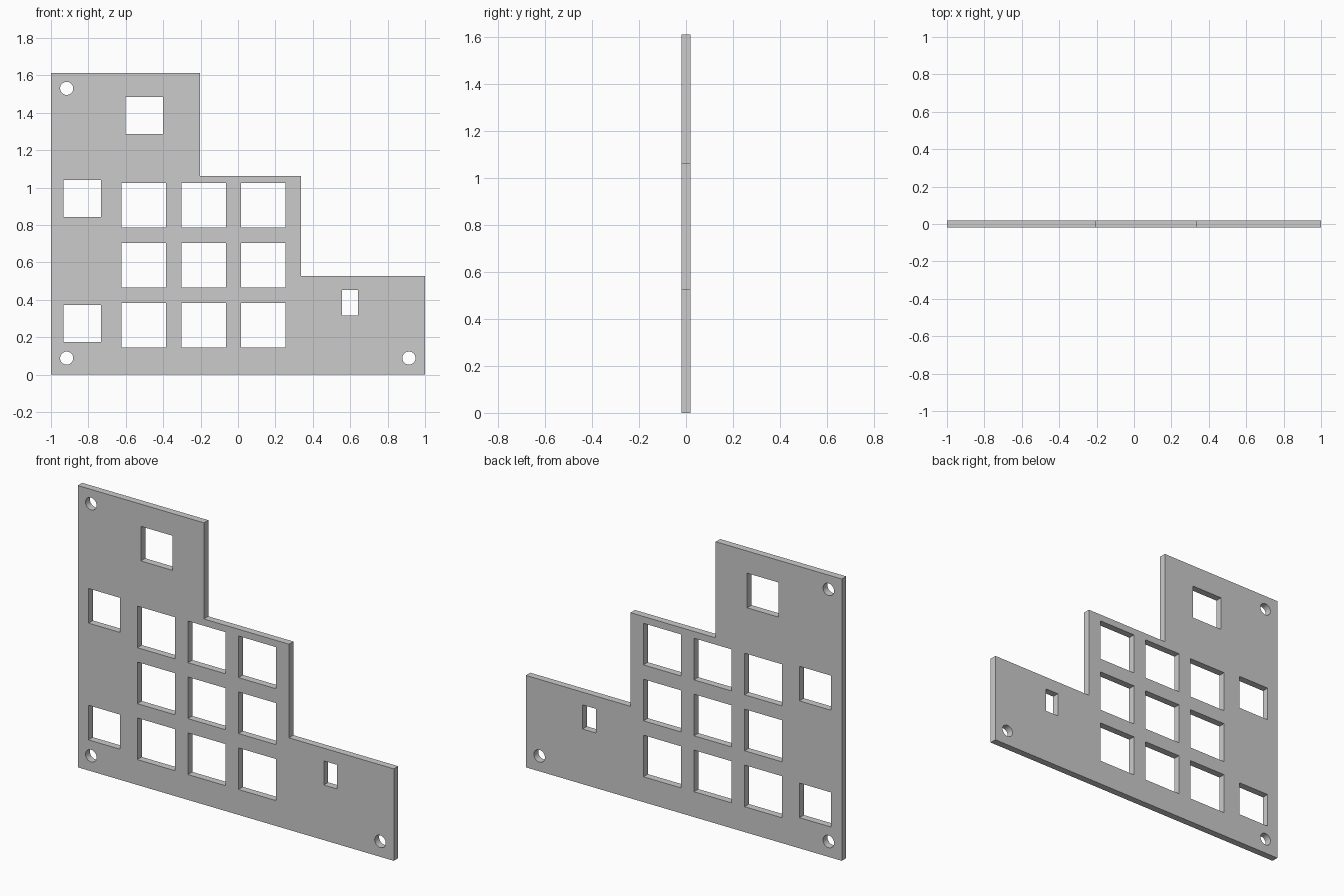
import bpy, bmesh, math
from mathutils import Matrix

if "Cube" in bpy.data.objects:
    bpy.data.objects.remove(bpy.data.objects["Cube"])

THICK = 0.04
curve = bpy.data.curves.new("plate_profile", 'CURVE')
curve.dimensions = '2D'
curve.fill_mode = 'BOTH'
curve.extrude = THICK / 2


def loop(points):
    s = curve.splines.new('POLY')
    s.points.add(len(points) - 1)
    for p, (x, z) in zip(s.points, points):
        p.co = (x, z, 0, 1)
    s.use_cyclic_u = True


def rect_hole(cx, cz, w, h):
    loop([(cx - w/2, cz - h/2), (cx + w/2, cz - h/2),
          (cx + w/2, cz + h/2), (cx - w/2, cz + h/2)])


def round_hole(cx, cz, r, n=32):
    loop([(cx + r * math.cos(2 * math.pi * i / n),
           cz + r * math.sin(2 * math.pi * i / n)) for i in range(n)])


# Stepped outline
loop([(-1, 0), (1, 0), (1, 0.526), (0.337, 0.526), (0.337, 1.062),
      (-0.202, 1.062), (-0.202, 1.612), (-1, 1.612)])

# 3 x 3 grid of large key openings
for cx in (-0.504, -0.184, 0.136):
    for cz in (0.264, 0.584, 0.904):
        rect_hole(cx, cz, 0.238, 0.238)

# Smaller square openings and the narrow slot
for cx, cz in ((-0.832, 0.274), (-0.832, 0.942), (-0.501, 1.386)):
    rect_hole(cx, cz, 0.2, 0.198)
rect_hole(0.599, 0.384, 0.084, 0.138)

# Corner screw holes
for cx, cz in ((-0.916, 0.088), (0.914, 0.088), (-0.916, 1.53)):
    round_hole(cx, cz, 0.035)

# Turn the filled profile into an upright solid plate
temp = bpy.data.objects.new("plate_profile", curve)
bpy.context.collection.objects.link(temp)
deps = bpy.context.evaluated_depsgraph_get()
mesh = bpy.data.meshes.new_from_object(temp.evaluated_get(deps))
bpy.data.objects.remove(temp)

bm = bmesh.new()
bm.from_mesh(mesh)
bmesh.ops.remove_doubles(bm, verts=bm.verts, dist=1e-5)
bmesh.ops.transform(bm, matrix=Matrix.Rotation(math.pi / 2, 4, 'X'), verts=bm.verts)
bmesh.ops.recalc_face_normals(bm, faces=bm.faces)
bm.to_mesh(mesh)
bm.free()

plate = bpy.data.objects.new("key_plate", mesh)
mesh.name = "key_plate"
bpy.context.collection.objects.link(plate)
bpy.context.view_layer.objects.active = plate
plate.select_set(True)
bpy.ops.object.shade_smooth_by_angle(angle=math.radians(30))
